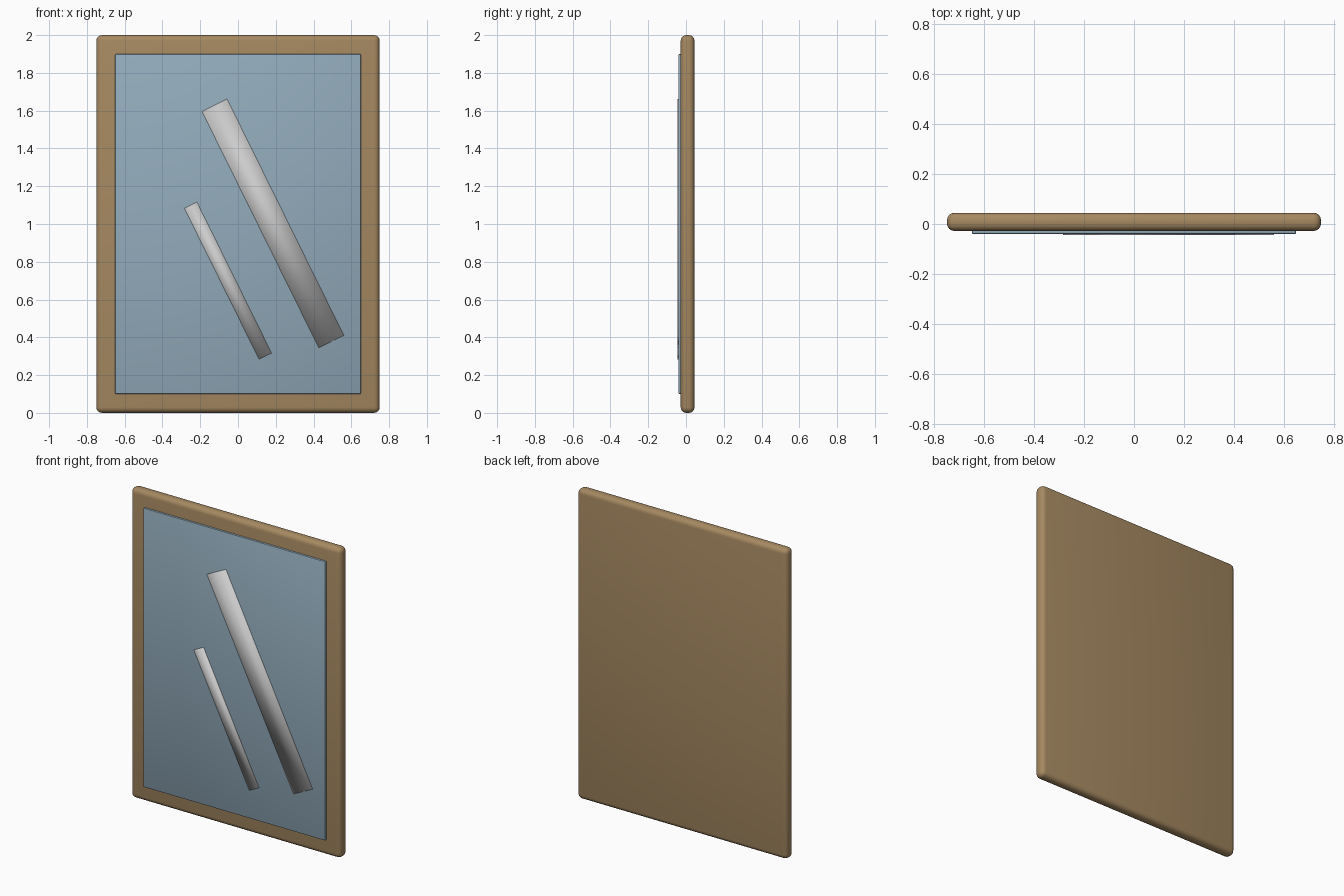
import bpy
import math

if "Cube" in bpy.data.objects:
    bpy.data.objects.remove(bpy.data.objects["Cube"])


def material(name, rgb):
    mat = bpy.data.materials.new(name)
    mat.diffuse_color = (*rgb, 1.0)
    mat.use_nodes = True
    mat.node_tree.nodes["Principled BSDF"].inputs["Base Color"].default_value = mat.diffuse_color
    return mat


def slab(name, x, z, width, height, front, back, tilt=0.0, bevel=0.0, segments=1, mat=None):
    """Upright board lying between two y values, tilted about y."""
    bpy.ops.mesh.primitive_cube_add(size=1, location=(x, (front + back) / 2, z))
    ob = bpy.context.object
    ob.name = name
    ob.scale = (width, back - front, height)
    bpy.ops.object.transform_apply(location=False, rotation=False, scale=True)
    ob.rotation_euler.y = tilt
    if bevel:
        mod = ob.modifiers.new("Bevel", "BEVEL")
        mod.width = bevel
        mod.segments = segments
        bpy.ops.object.modifier_apply(modifier=mod.name)
        bpy.ops.object.shade_smooth_by_angle(angle=math.radians(40))
    else:
        bpy.ops.object.shade_smooth()
    if mat:
        ob.data.materials.append(mat)
    return ob


wood = material("wood", (0.38, 0.25, 0.12))
blue = material("mirror_blue", (0.29, 0.41, 0.50))

# Rounded wooden backing that shows as the frame
slab("frame", 0, 1, 1.5, 2.0, -0.028, 0.045, bevel=0.03, segments=4, mat=wood)

# Mirror pane standing slightly proud of the frame
slab("mirror_pane", 0, 1, 1.3, 1.8, -0.040, -0.018, bevel=0.005, segments=2, mat=blue)

# Two slanted reflection strips
tilt = -math.radians(26.3)
slab("wide_reflection", 0.185, 1.003, 0.148, 1.396, -0.045, -0.035, tilt)
slab("narrow_reflection", -0.053, 0.70, 0.074, 0.892, -0.045, -0.035, tilt)
